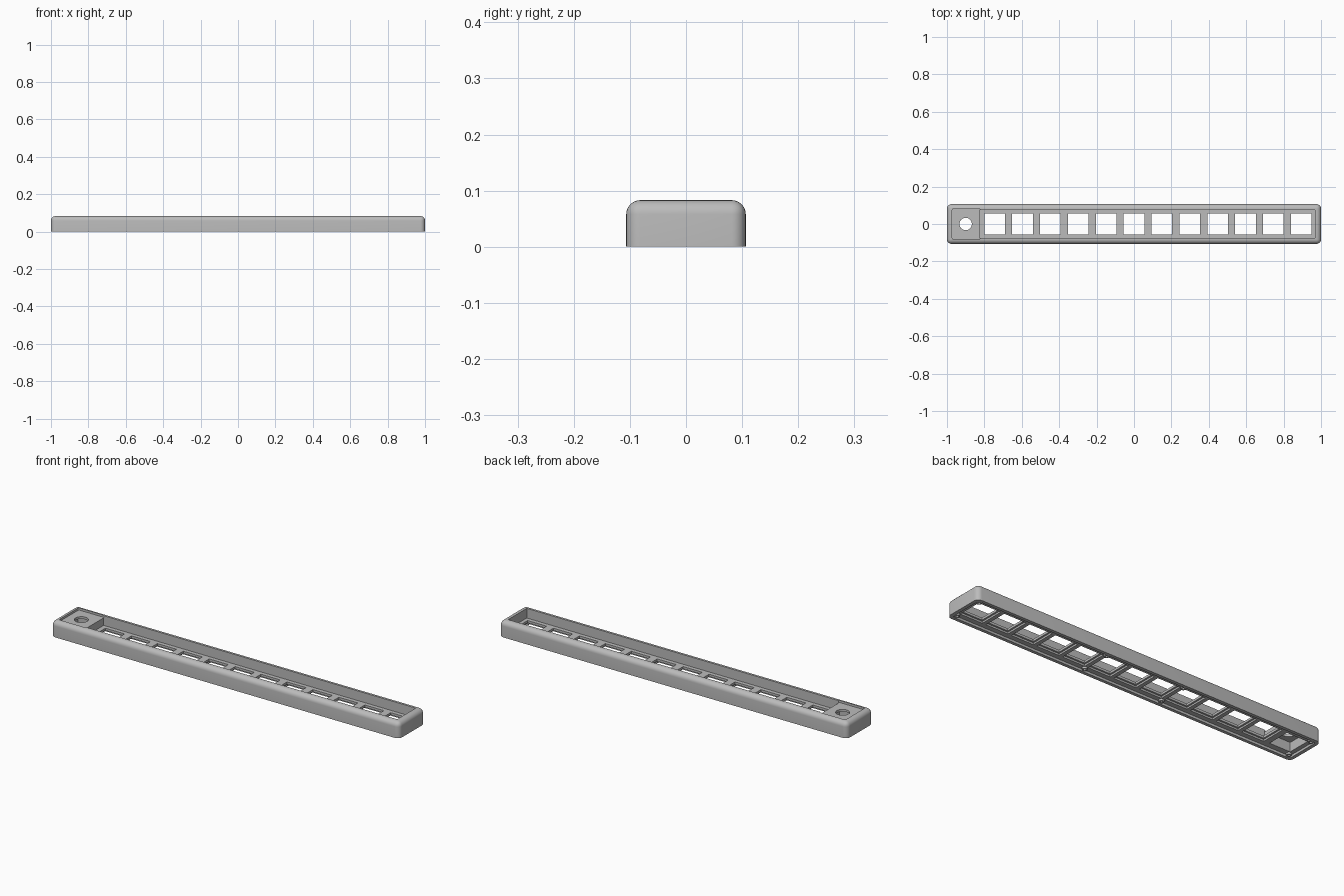
import bpy, bmesh
from mathutils import Matrix

if "Cube" in bpy.data.objects:
    bpy.data.objects.remove(bpy.data.objects["Cube"])

grey = bpy.data.materials.new("plain_grey")
grey.use_nodes = True
COLOUR = (0.5, 0.5, 0.5, 1)
grey.diffuse_color = COLOUR
grey.node_tree.nodes["Principled BSDF"].inputs["Base Color"].default_value = COLOUR

TOP = 0.083
PLATE = 0.033        # upper side of the key plate
PITCH = 0.149
KEYS = [-0.745 + PITCH * i for i in range(12)]
DIAL_X = -0.9


def add_object(name, bm):
    mesh = bpy.data.meshes.new(name)
    bm.normal_update()
    bm.to_mesh(mesh)
    bm.free()
    mesh.materials.append(grey)
    ob = bpy.data.objects.new(name, mesh)
    bpy.context.collection.objects.link(ob)
    return ob


def box(name, x0, x1, half_y, z0, z1, corner=0, top_round=0):
    bm = bmesh.new()
    bmesh.ops.create_cube(bm, size=1)
    for v in bm.verts:
        v.co.x = x1 if v.co.x > 0 else x0
        v.co.y = half_y if v.co.y > 0 else -half_y
        v.co.z = z1 if v.co.z > 0 else z0
    if corner:
        edges = [e for e in bm.edges
                 if abs(e.verts[0].co.z - e.verts[1].co.z) > 1e-5
                 or (top_round and e.verts[0].co.z > z1 - 1e-5)]
        bmesh.ops.bevel(bm, geom=edges, offset=corner, segments=7,
                        profile=0.5, affect='EDGES')
    return add_object(name, bm)


def cylinder(name, x, y, radius, z0, z1):
    bm = bmesh.new()
    bmesh.ops.create_cone(bm, cap_ends=True, segments=32, radius1=radius,
                          radius2=radius, depth=z1 - z0,
                          matrix=Matrix.Translation((x, y, (z0 + z1) / 2)))
    return add_object(name, bm)


def combine(target, tool, operation='DIFFERENCE'):
    # Apply one boolean and discard the tool
    mod = target.modifiers.new("shape", 'BOOLEAN')
    mod.operation = operation
    mod.solver = 'EXACT'
    mod.object = tool
    graph = bpy.context.evaluated_depsgraph_get()
    mesh = bpy.data.meshes.new_from_object(target.evaluated_get(graph))
    target.modifiers.clear()
    target.data = mesh
    bpy.data.objects.remove(tool)


# Outer shell, rounded on the upper edges and square underneath
case = box("key_case", -1, 1, 0.1065, 0, TOP, 0.025, top_round=1)

# Key well and the shallow tray around the dial
combine(case, box("well", -0.825, 0.968, 0.076, PLATE, 0.12))
combine(case, box("tray", -0.972, -0.822, 0.081, 0.072, 0.12, 0.008))

# Recess underneath for the base cover
combine(case, box("cover_recess", -0.982, 0.982, 0.09, -0.02, 0.012, 0.014))

# Switch openings with wider clip pockets below
for x in KEYS:
    combine(case, box("pocket", x - 0.064, x + 0.064, 0.064, -0.02, 0.021))
    combine(case, box("opening", x - 0.055, x + 0.055, 0.055, -0.02, 0.06))

# Dial pocket and shaft hole
combine(case, box("dial_pocket", DIAL_X - 0.06, DIAL_X + 0.06, 0.06, -0.02, 0.06))
combine(case, cylinder("shaft_hole", DIAL_X, 0, 0.033, 0.03, 0.12))

# Screw bosses in the corners and between the middle keys
for x in (-0.966, -0.2235, 0.2235, 0.966):
    for y in (-0.076, 0.076):
        combine(case, cylinder("boss", x, y, 0.013, 0.003, 0.016), 'UNION')
        combine(case, cylinder("screw_hole", x, y, 0.006, -0.02, 0.028))

case.data.materials.clear()
case.data.materials.append(grey)
for face in case.data.polygons:
    face.material_index = 0

bpy.ops.object.select_all(action='DESELECT')
case.select_set(True)
bpy.context.view_layer.objects.active = case
bpy.ops.object.shade_smooth_by_angle(angle=0.5)
